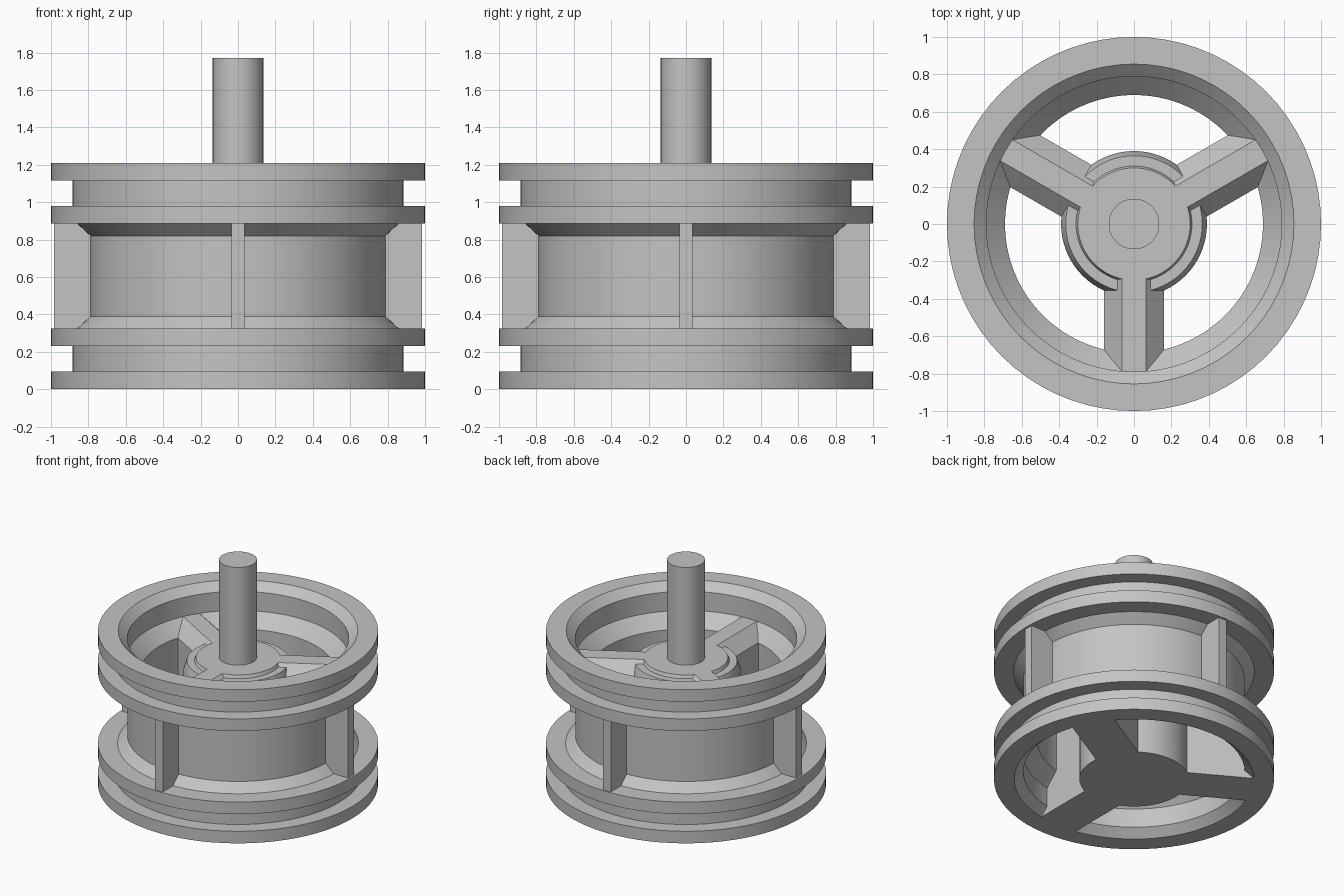
import bpy
import bmesh
from math import pi, radians
from mathutils import Matrix, Vector

cube = bpy.data.objects.get("Cube")
if cube:
    bpy.data.objects.remove(cube, do_unlink=True)

grey = bpy.data.materials.new("plain grey")
grey.use_nodes = True
colour = (0.55, 0.55, 0.55, 1)
grey.diffuse_color = colour
grey.node_tree.nodes["Principled BSDF"].inputs["Base Color"].default_value = colour


def finish(name, bm, smooth=False):
    bmesh.ops.recalc_face_normals(bm, faces=bm.faces)
    mesh = bpy.data.meshes.new(name)
    bm.to_mesh(mesh)
    bm.free()
    obj = bpy.data.objects.new(name, mesh)
    bpy.context.collection.objects.link(obj)
    mesh.materials.append(grey)
    if smooth:
        bpy.ops.object.select_all(action="DESELECT")
        obj.select_set(True)
        bpy.context.view_layer.objects.active = obj
        bpy.ops.object.shade_smooth_by_angle(angle=radians(25))
    return obj


def lathe(name, profile, closed, steps=72):
    """Spin a radius/height profile around the z axis."""
    bm = bmesh.new()
    verts = [bm.verts.new((r, 0, z)) for r, z in profile]
    edges = [bm.edges.new(pair) for pair in zip(verts, verts[1:])]
    if closed:
        edges.append(bm.edges.new((verts[-1], verts[0])))
    bmesh.ops.spin(bm, geom=verts + edges, cent=(0, 0, 0), axis=(0, 0, 1),
                   angle=2 * pi, steps=steps, use_duplicate=False)
    bmesh.ops.remove_doubles(bm, verts=bm.verts, dist=0.0005)
    return finish(name, bm, True)


def add_prism(bm, section, start, end):
    """Extrude a width/height section outward along +x."""
    face = bm.faces.new([bm.verts.new((start, y, z)) for y, z in section])
    new = bmesh.ops.extrude_face_region(bm, geom=[face])["geom"]
    moved = [g for g in new if isinstance(g, bmesh.types.BMVert)]
    bmesh.ops.translate(bm, verts=moved, vec=Vector((end - start, 0, 0)))


def radial(name, angle, prisms):
    bm = bmesh.new()
    for section, start, end in prisms:
        add_prism(bm, section, start, end)
    bm.transform(Matrix.Rotation(radians(angle), 4, "Z"))
    return finish(name, bm)


def block(half, low, high):
    return [(-half, low), (half, low), (half, high), (-half, high)]


# Rim: lower half of the closed section, mirrored to the upper half
HEIGHT = 1.21
outer = [(0.855, 0), (1, 0), (1, 0.095), (0.885, 0.095), (0.885, 0.23),
         (1, 0.23), (1, 0.325), (0.86, 0.325), (0.79, 0.39)]
inner = [(0.69, 0.31), (0.79, 0.21), (0.79, 0.06)]


def flip(points):
    return [(r, HEIGHT - z) for r, z in reversed(points)]


lathe("rim", outer + flip(outer) + flip(inner) + inner, True)

# Hub with a slightly raised centre, and the shaft above it
lathe("hub", [(0, 0), (0.39, 0), (0.39, 0.9), (0.365, 0.975),
              (0.31, 0.975), (0.3, 1.0), (0, 1.0)], False)
lathe("shaft", [(0, 0.98), (0.135, 0.98), (0.135, 1.77), (0, 1.77)], False, 48)

# Three spokes with bevelled tops, and feet that meet the lower rim
WIDE, NARROW = 0.16, 0.065


def bevelled(low):
    return [(-WIDE, low), (WIDE, low), (WIDE, 0.9),
            (NARROW, 1.0), (-NARROW, 1.0), (-WIDE, 0.9)]


for i, angle in enumerate((30, 150, 270), 1):
    radial(f"spoke_{i}", angle, [
        (bevelled(0), 0.2, 0.74),
        (bevelled(0.86), 0.74, 0.81),
        (block(WIDE, 0, 0.25), 0.74, 0.86),
    ])

# Four ribs between the two grooved flanges
for i in range(4):
    radial(f"outer_rib_{i + 1}", 90 * i, [(block(0.035, 0.31, 0.9), 0.75, 0.985)])
